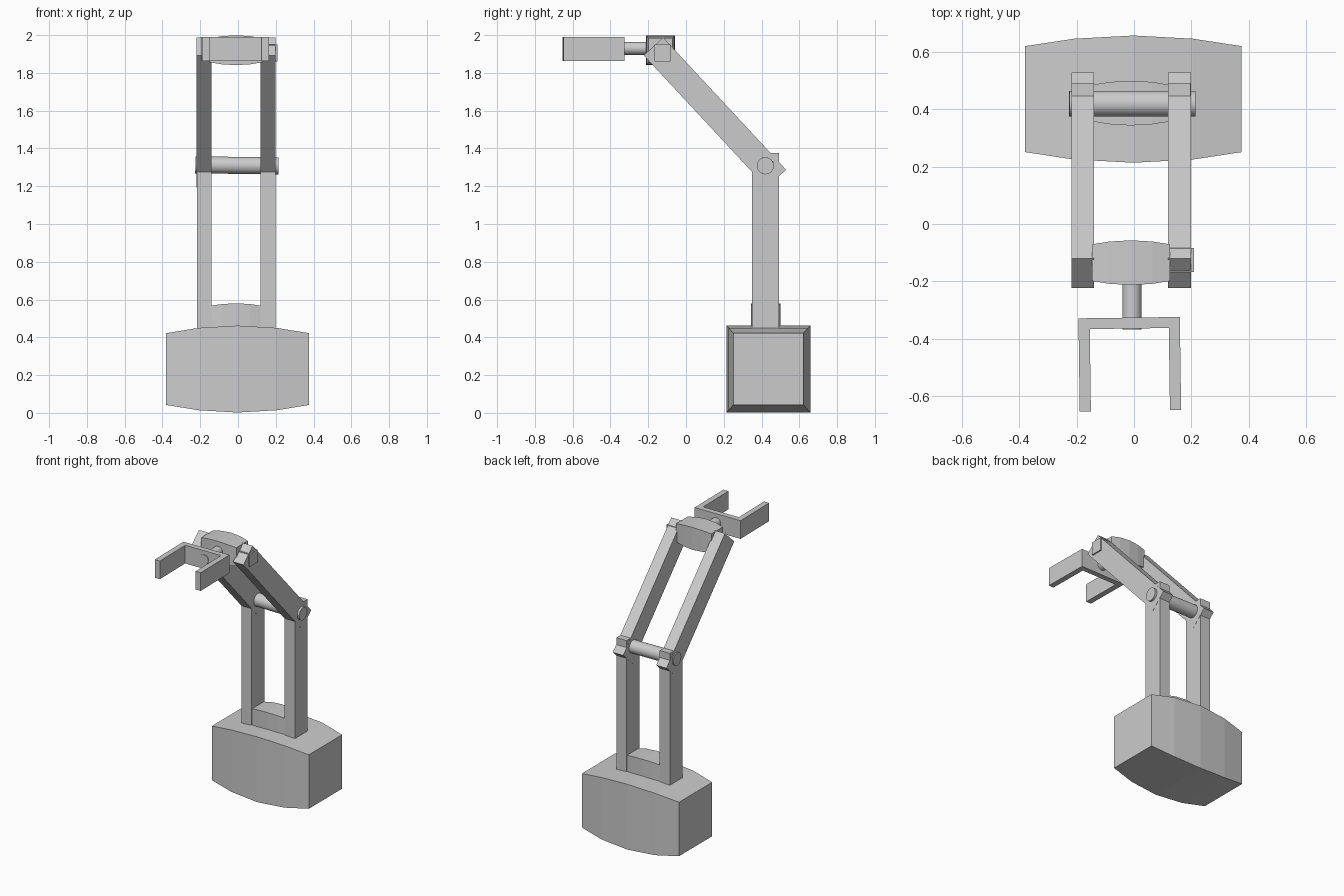
import bpy, bmesh, math
from mathutils import Matrix, Vector

if "Cube" in bpy.data.objects:
    bpy.data.objects.remove(bpy.data.objects["Cube"])

grey = bpy.data.materials.new("light_grey")
grey.diffuse_color = (0.6, 0.6, 0.6, 1)
grey.use_nodes = True
grey.node_tree.nodes["Principled BSDF"].inputs["Base Color"].default_value = grey.diffuse_color


def finish(bm, name, matrix=None):
    bmesh.ops.recalc_face_normals(bm, faces=bm.faces)
    mesh = bpy.data.meshes.new(name)
    bm.to_mesh(mesh)
    bm.free()
    mesh.materials.append(grey)
    ob = bpy.data.objects.new(name, mesh)
    bpy.context.collection.objects.link(ob)
    if matrix:
        ob.matrix_world = matrix
    return ob


def box(name, lo, hi, matrix=None):
    bm = bmesh.new()
    lo, hi = Vector(lo), Vector(hi)
    size = hi - lo
    bmesh.ops.create_cube(bm, size=1, matrix=Matrix.Translation((lo + hi) / 2)
                          @ Matrix.Diagonal((*size, 1)))
    return finish(bm, name, matrix)


def rod(name, start, end, radius):
    start, end = Vector(start), Vector(end)
    axis = end - start
    bm = bmesh.new()
    bmesh.ops.create_cone(bm, cap_ends=True, segments=32, radius1=radius,
                          radius2=radius, depth=axis.length)
    for f in bm.faces:
        f.smooth = len(f.verts) == 4
    for e in bm.edges:
        e.smooth = all(f.smooth for f in e.link_faces)
    rot = axis.to_track_quat('Z', 'Y').to_matrix().to_4x4()
    return finish(bm, name, Matrix.Translation((start + end) / 2) @ rot)


def bulged_block(name, x0, x1, cy, cz, end_half, mid_half):
    """Square bar along x that swells towards its middle."""
    bm = bmesh.new()
    rings = []
    for i in range(5):
        t = -1 + i / 2
        t = t * 1.1 if abs(t) == 0.5 else t
        hy, hz = (m + (e - m) * t * t for e, m in zip(end_half, mid_half))
        x = (x0 + x1) / 2 + t * (x1 - x0) / 2
        rings.append([bm.verts.new((x, cy + sy * hy, cz + sz * hz))
                      for sy, sz in ((-1, -1), (1, -1), (1, 1), (-1, 1))])
    for a, b in zip(rings, rings[1:]):
        for k in range(4):
            n = (k + 1) % 4
            bm.faces.new((a[k], a[n], b[n], b[k]))
    bm.faces.new(rings[0])
    bm.faces.new(rings[-1])
    return finish(bm, name)


# Base and the two swollen hubs
bulged_block("base", -0.38, 0.376, 0.436, 0.232, (0.185, 0.19), (0.222, 0.23))
bulged_block("lower_hub", -0.145, 0.125, 0.422, 0.503, (0.064, 0.064), (0.078, 0.077))
bulged_block("upper_hub", -0.147, 0.126, -0.135, 1.92, (0.064, 0.064), (0.078, 0.079))

# Posts and sloping arms, one pair per side
tilt = math.atan2(0.70, -0.65)
arm_matrix = Matrix.Translation((0, 0.153, 1.59)) @ Matrix.Rotation(tilt, 4, 'X')
for side, x0, x1 in (("left", -0.218, -0.14), ("right", 0.119, 0.198)):
    box(side + "_post", (x0, 0.35, 0.43), (x1, 0.492, 1.377))
    box(side + "_arm", (x0 - 0.001, -0.478, -0.07), (x1 + 0.001, 0.478, 0.07), arm_matrix)

# Elbow pin and wrist peg
rod("elbow_pin", (-0.226, 0.42, 1.313), (0.214, 0.42, 1.308), 0.045)
box("wrist_peg", (0.10, -0.168, 1.86), (0.209, -0.083, 1.95))

# Wrist rod and gripper
rod("wrist_rod", (-0.007, -0.18, 1.93), (-0.007, -0.369, 1.93), 0.034)
grip = Matrix.Translation((-0.017, -0.327, 1.927)) @ Matrix.Rotation(math.radians(0.8), 4, 'Z')
bm = bmesh.new()
outline = [(-0.177, 0), (0.177, 0), (0.177, -0.325), (0.138, -0.325),
           (0.138, -0.038), (-0.138, -0.038), (-0.138, -0.325), (-0.177, -0.325)]
face = bm.faces.new([bm.verts.new((x, y, -0.064)) for x, y in outline])
top = bmesh.ops.extrude_face_region(bm, geom=[face])["geom"]
bmesh.ops.translate(bm, vec=(0, 0, 0.128),
                    verts=[v for v in top if isinstance(v, bmesh.types.BMVert)])
finish(bm, "gripper", grip)
